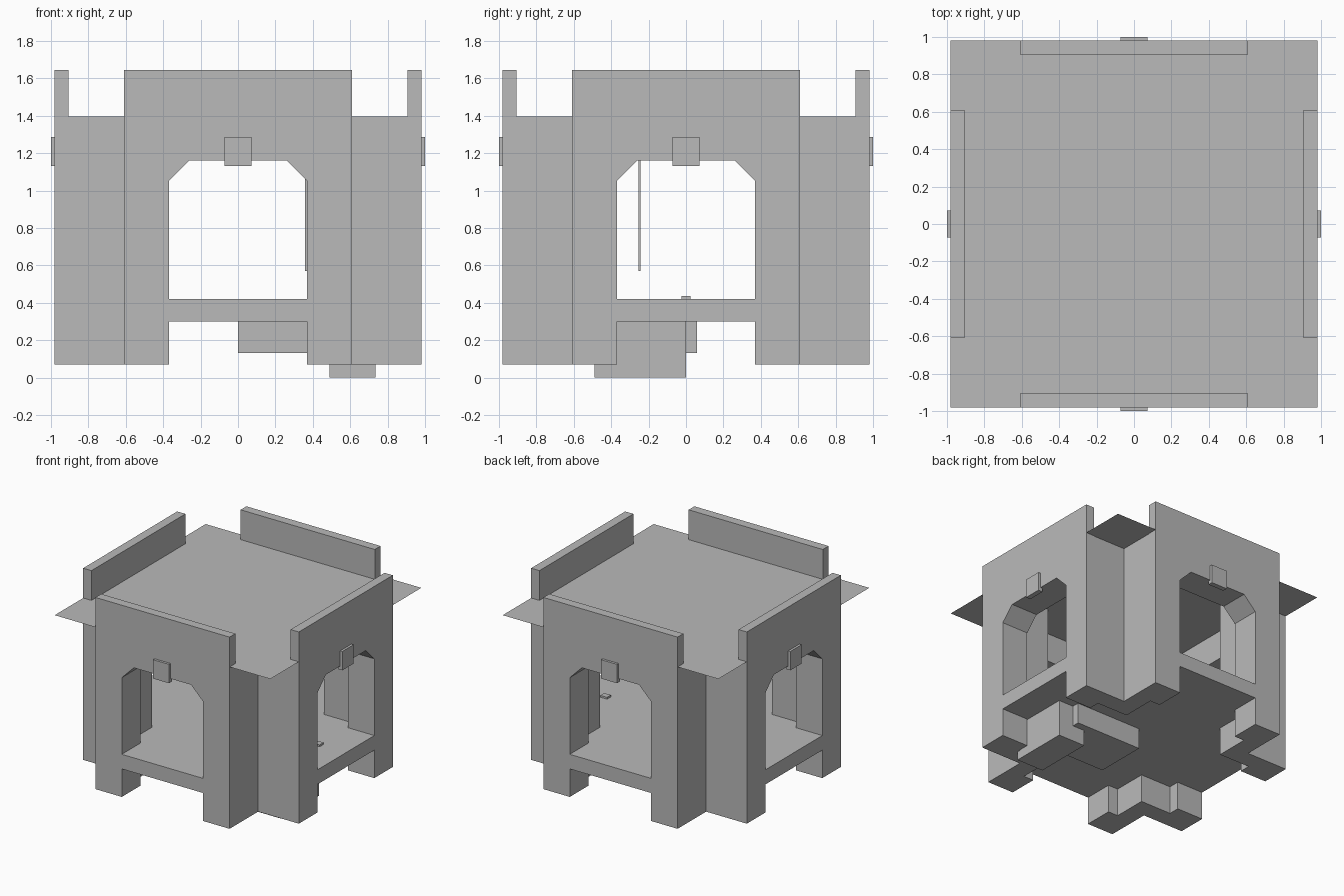
import bpy
import bmesh
from math import pi
from mathutils import Matrix, Vector

cube = bpy.data.objects.get("Cube")
if cube:
    bpy.data.objects.remove(cube, do_unlink=True)

# One plain grey for the whole building
grey = bpy.data.materials.new("stone_grey")
grey.use_nodes = True
colour = (0.49, 0.49, 0.49, 1)
grey.diffuse_color = colour
grey.node_tree.nodes["Principled BSDF"].inputs["Base Color"].default_value = colour

OUT, ARM, DOOR = 0.98, 0.61, 0.37      # outer face, notch corner, half opening
INNER, POST = 0.74, 0.46               # inner wall face, inner post corner
BASE, ROOF, TOP = 0.07, 1.4, 1.645


def finish(name, bm, turn=0):
    bm.transform(Matrix.Rotation(turn * pi / 2, 4, "Z"))
    bmesh.ops.recalc_face_normals(bm, faces=bm.faces)
    mesh = bpy.data.meshes.new(name)
    bm.to_mesh(mesh)
    bm.free()
    mesh.materials.append(grey)
    obj = bpy.data.objects.new(name, mesh)
    bpy.context.collection.objects.link(obj)
    return obj


def prism(name, points, push, turn=0):
    """Extrude a flat outline along a vector."""
    bm = bmesh.new()
    face = bm.faces.new([bm.verts.new(p) for p in points])
    ext = bmesh.ops.extrude_face_region(bm, geom=[face], use_keep_orig=True)
    verts = [g for g in ext["geom"] if isinstance(g, bmesh.types.BMVert)]
    bmesh.ops.translate(bm, verts=verts, vec=Vector(push))
    return finish(name, bm, turn)


def box(name, x, y, z, turn=0):
    outline = [(x[0], y[0], z[0]), (x[1], y[0], z[0]), (x[1], y[1], z[0]), (x[0], y[1], z[0])]
    return prism(name, outline, (0, 0, z[1] - z[0]), turn)


# Cross-shaped floor slab
quarter = [(OUT, -ARM), (OUT, ARM), (ARM, ARM)]
plan = []
for k in range(4):
    rot = Matrix.Rotation(k * pi / 2, 3, "Z")
    plan += [rot @ Vector((x, y, 0.3)) for x, y in quarter]
prism("floor_slab", plan, (0, 0, 0.12))

# Flat roof sheet
bm = bmesh.new()
bmesh.ops.create_grid(bm, x_segments=1, y_segments=1, size=OUT,
                      matrix=Matrix.Translation((0, 0, ROOF)))
finish("roof_sheet", bm)

# Four corner posts, arched lintels, parapets and keystones
half = [(ARM, ARM), (OUT, ARM), (OUT, DOOR), (INNER, DOOR), (INNER, POST), (POST, POST)]
corner = half + [(y, x) for x, y in reversed(half[1:5])]
arch = [(-DOOR, 1.05), (-0.26, 1.16), (0.26, 1.16), (DOOR, 1.05),
        (DOOR, ROOF - 0.003), (-DOOR, ROOF - 0.003)]
for k, side in enumerate(("front", "left", "back", "right")):
    prism(side + "_corner_post", [(x, -y, BASE) for x, y in corner],
          (0, 0, ROOF - 0.003 - BASE), k)
    prism(side + "_lintel", [(x, -OUT, z) for x, z in arch], (0, OUT - INNER, 0), k)
    box(side + "_parapet", (-ARM, ARM), (-OUT, -0.905), (ROOF - 0.003, TOP), k)
    box(side + "_keystone", (-0.073, 0.073), (-1.0, -0.96), (1.13, 1.285), k)

# Stepped blocks hanging under the floor
box("under_block", (0, 0.6), (-0.37, 0.06), (0.13, 0.3))
box("under_step", (0.49, 0.735), (-0.49, 0), (0.0, 0.3))

# Small loose pieces inside
box("hanging_rod", (0.357, 0.377), (-0.255, -0.243), (0.57, ROOF - 0.003))
box("floor_chip", (0.7, 0.76), (-0.025, 0.025), (0.42, 0.435))
